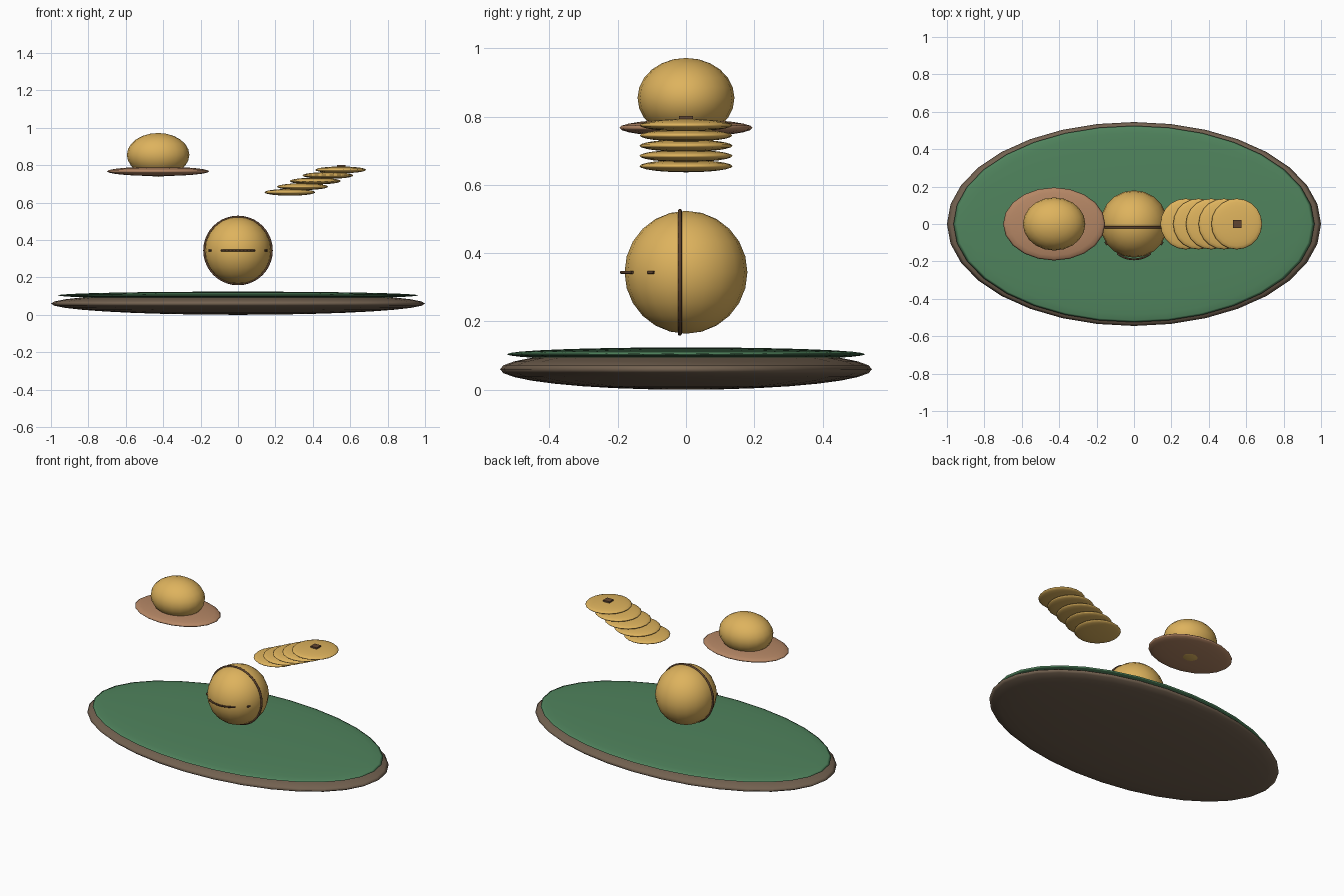
import bpy
import math

if "Cube" in bpy.data.objects:
    bpy.data.objects.remove(bpy.data.objects["Cube"])


def material(name, rgb):
    m = bpy.data.materials.new(name)
    m.diffuse_color = (*rgb, 1)
    m.use_nodes = True
    m.node_tree.nodes["Principled BSDF"].inputs["Base Color"].default_value = m.diffuse_color
    return m


GOLD = material("gold", (0.73, 0.45, 0.11))
GREEN = material("green", (0.08, 0.23, 0.11))
WOOD = material("wood", (0.17, 0.12, 0.08))
TAN = material("tan", (0.46, 0.24, 0.13))
DARK = material("dark_brown", (0.12, 0.06, 0.03))


def finish(name, mat):
    o = bpy.context.object
    o.name = name
    o.data.materials.append(mat)
    return o


def ellipsoid(name, loc, radii, mat, segments=20, rings=12):
    bpy.ops.mesh.primitive_uv_sphere_add(segments=segments, ring_count=rings, radius=1, location=loc)
    o = finish(name, mat)
    o.scale = radii
    bpy.ops.object.transform_apply(location=False, rotation=False, scale=True)
    bpy.ops.object.shade_smooth()
    return o


def tube(name, points, radius, mat):
    c = bpy.data.curves.new(name, 'CURVE')
    c.dimensions = '3D'
    c.bevel_depth = radius
    c.bevel_resolution = 1
    c.use_fill_caps = True
    s = c.splines.new('POLY')
    s.points.add(len(points) - 1)
    for p, co in zip(s.points, points):
        p.co = (*co, 1)
    o = bpy.data.objects.new(name, c)
    c.materials.append(mat)
    bpy.context.collection.objects.link(o)
    return o


# Oval wooden base with green top
ellipsoid("base", (0, 0, 0.06), (1.0, 0.545, 0.06), WOOD, 32, 16)
ellipsoid("green_top", (0, 0, 0.104), (0.965, 0.525, 0.02), GREEN, 32, 16)

# Ball with upright seam ring
BALL_Z = 0.344
ellipsoid("ball", (0, 0, BALL_Z), (0.18, 0.18, 0.18), GOLD)
bpy.ops.mesh.primitive_torus_add(location=(0, -0.018, BALL_Z), rotation=(math.pi / 2, 0, 0),
                                 major_radius=0.180, minor_radius=0.006,
                                 major_segments=40, minor_segments=8)
finish("seam_ring", DARK)
bpy.ops.object.shade_smooth()


# Exposed pieces of the level seam on the front of the ball
def seam_arc(name, a0, a1, n):
    pts = []
    for i in range(n + 1):
        a = math.radians(a0 + (a1 - a0) * i / n)
        r = 0.189 - 0.008 * min(1, abs(math.degrees(a)) / 30) ** 2
        pts.append((r * math.sin(a), -r * math.cos(a), BALL_Z))
    tube(name, pts, 0.005, DARK)


seam_arc("front_seam", -30, 30, 10)
seam_arc("right_seam_dot", 52, 58.5, 2)
seam_arc("left_seam_dot", -58.5, -52, 2)

# Domed crown on an oval brim
ellipsoid("brim", (-0.427, 0, 0.767), (0.273, 0.195, 0.025), TAN)
ellipsoid("crown", (-0.427, 0, 0.855), (0.167, 0.142, 0.117), GOLD)

# Stepped row of overlapping discs with a small square stud
for i in range(5):
    ellipsoid(f"disc_{i + 1}", (0.277 + 0.068 * i, 0, 0.655 + 0.03 * i),
              (0.136, 0.136, 0.018), GOLD)
bpy.ops.mesh.primitive_cube_add(size=1, location=(0.552, 0, 0.791))
stud = finish("stud", DARK)
stud.scale = (0.044, 0.042, 0.022)
